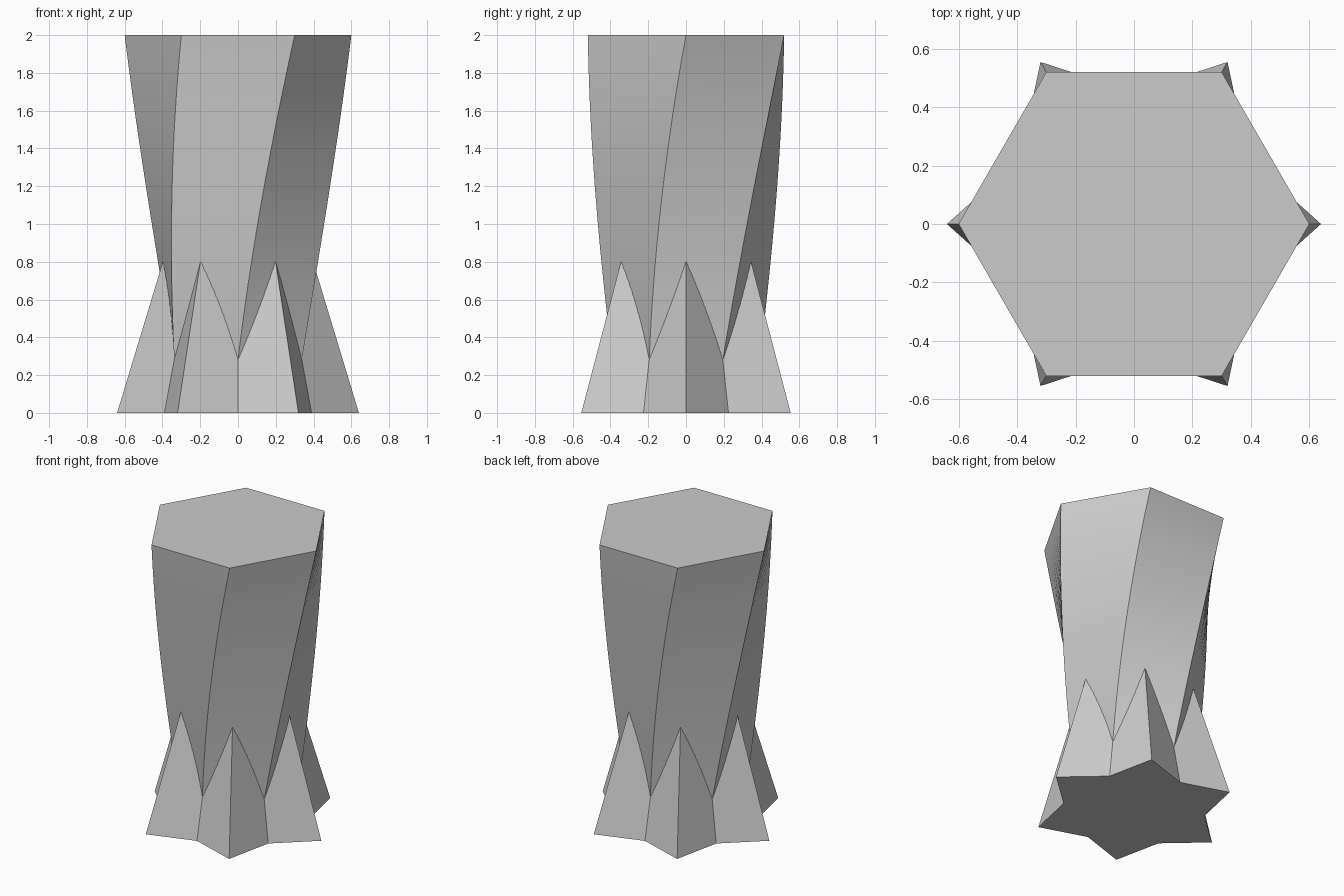
import bpy, bmesh
from math import cos, sin, radians

cube = bpy.data.objects.get("Cube")
if cube:
    bpy.data.objects.remove(cube, do_unlink=True)

grey = bpy.data.materials.new("plain_grey")
grey.use_nodes = True
colour = (0.6, 0.6, 0.6, 1)
grey.diffuse_color = colour
grey.node_tree.nodes["Principled BSDF"].inputs["Base Color"].default_value = colour


def ring(sides, z, radius, turn=0):
    """Polygon at height z; radius(i) gives the distance of each corner."""
    out = []
    for i in range(sides):
        a = radians(360 * i / sides + turn)
        out.append((radius(i) * cos(a), radius(i) * sin(a), z))
    return out


def loft(name, rings):
    """Capped solid through a stack of equal rings."""
    bm = bmesh.new()
    loops = [[bm.verts.new(p) for p in r] for r in rings]
    for low, high in zip(loops, loops[1:]):
        for i in range(len(low)):
            j = (i + 1) % len(low)
            bm.faces.new((low[i], low[j], high[j], high[i]))
    bm.faces.new(loops[0][::-1])
    bm.faces.new(loops[-1])
    mesh = bpy.data.meshes.new(name)
    bm.to_mesh(mesh)
    bm.free()
    mesh.materials.append(grey)
    obj = bpy.data.objects.new(name, mesh)
    bpy.context.collection.objects.link(obj)
    return obj


# Flared hexagonal column, twisting steadily as it rises
LOW, HIGH, STEPS = 0.1, 2.0, 40
layers = []
for s in range(STEPS + 1):
    z = LOW + (HIGH - LOW) * s / STEPS
    t = (z - 0.28) / 1.72
    layers.append(ring(6, z, lambda i: 0.39 + 0.21 * t, 30 * t - 30))
column = loft("twisted_column", layers)

# Six-pointed star foot, tapering up into the column
star = lambda scale: (lambda i: scale * (0.45 if i % 2 else 0.64))
foot = loft("star_foot", [ring(12, 0, star(1)), ring(12, 0.85, star(0.598))])

# Smooth the twisted sides, keep the corners crisp
bpy.ops.object.select_all(action='DESELECT')
column.select_set(True)
bpy.context.view_layer.objects.active = column
bpy.ops.object.shade_smooth_by_angle(angle=radians(20))
